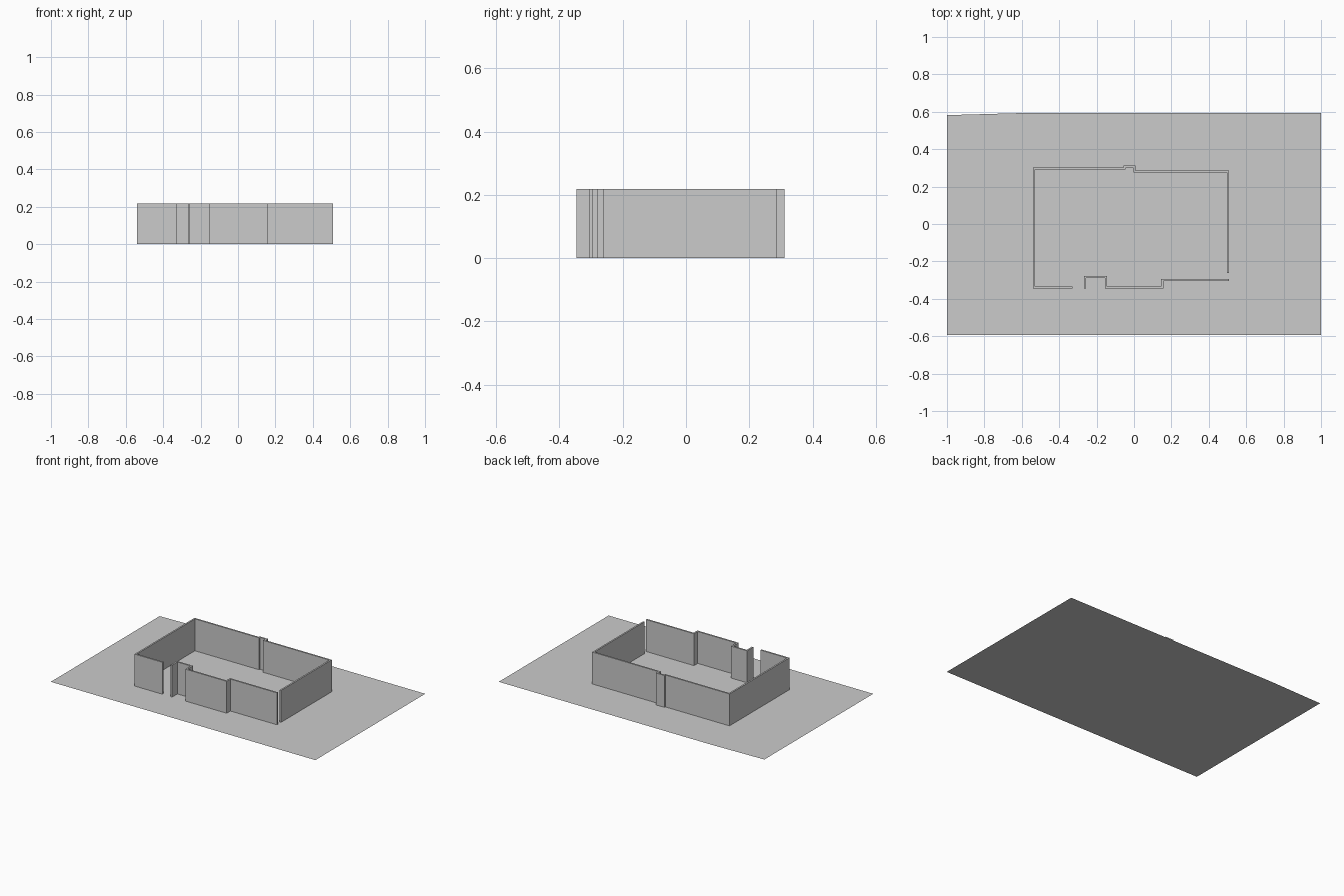
import bpy, bmesh
from mathutils import Vector

if "Cube" in bpy.data.objects:
    bpy.data.objects.remove(bpy.data.objects["Cube"])

HEIGHT = 0.218
THICK = 0.011


def make_object(name, bm):
    mesh = bpy.data.meshes.new(name)
    bm.to_mesh(mesh)
    bm.free()
    obj = bpy.data.objects.new(name, mesh)
    bpy.context.collection.objects.link(obj)
    return obj


def wall(name, path):
    """Mitred wall of constant thickness along a centre line."""
    pts = [Vector(p) for p in path]
    dirs = [(b - a).normalized() for a, b in zip(pts, pts[1:])]
    normals = [Vector((-d.y, d.x)) for d in dirs]
    left, right = [], []
    for i, p in enumerate(pts):
        n0, n1 = normals[max(i - 1, 0)], normals[min(i, len(normals) - 1)]
        off = (n0 + n1) / (1 + n0.dot(n1)) * THICK / 2
        left.append(p + off)
        right.append(p - off)
    bm = bmesh.new()
    rings = [[bm.verts.new((q.x, q.y, z)) for q, z in
              ((l, 0), (r, 0), (r, HEIGHT), (l, HEIGHT))]
             for l, r in zip(left, right)]
    for a, b in zip(rings, rings[1:]):
        for k in range(4):
            m = (k + 1) % 4
            bm.faces.new((a[k], a[m], b[m], b[k]))
    bm.faces.new(rings[0])
    bm.faces.new(rings[-1][::-1])
    bmesh.ops.recalc_face_normals(bm, faces=bm.faces)
    return make_object(name, bm)


# Flat site plate with a slightly skewed rear left corner
bm = bmesh.new()
bm.faces.new([bm.verts.new((x, y, 0)) for x, y in
              ((-1, -0.593), (1, -0.593), (1, 0.593), (-0.6, 0.593), (-1, 0.582))])
make_object("site_plate", bm)

# Left, rear and right walls, from the door opening round to the right front gap
wall("outer_wall", [(-0.33, -0.340), (-0.535, -0.340), (-0.535, 0.297),
                    (-0.05, 0.297), (-0.05, 0.306), (0.003, 0.306),
                    (0.003, 0.281), (0.503, 0.281), (0.503, -0.263)])

# Front wall with entrance recess and set-back right section
wall("front_wall", [(-0.262, -0.345), (-0.262, -0.283), (-0.15, -0.283),
                    (-0.15, -0.340), (0.151, -0.340), (0.151, -0.300),
                    (0.508, -0.300)])
